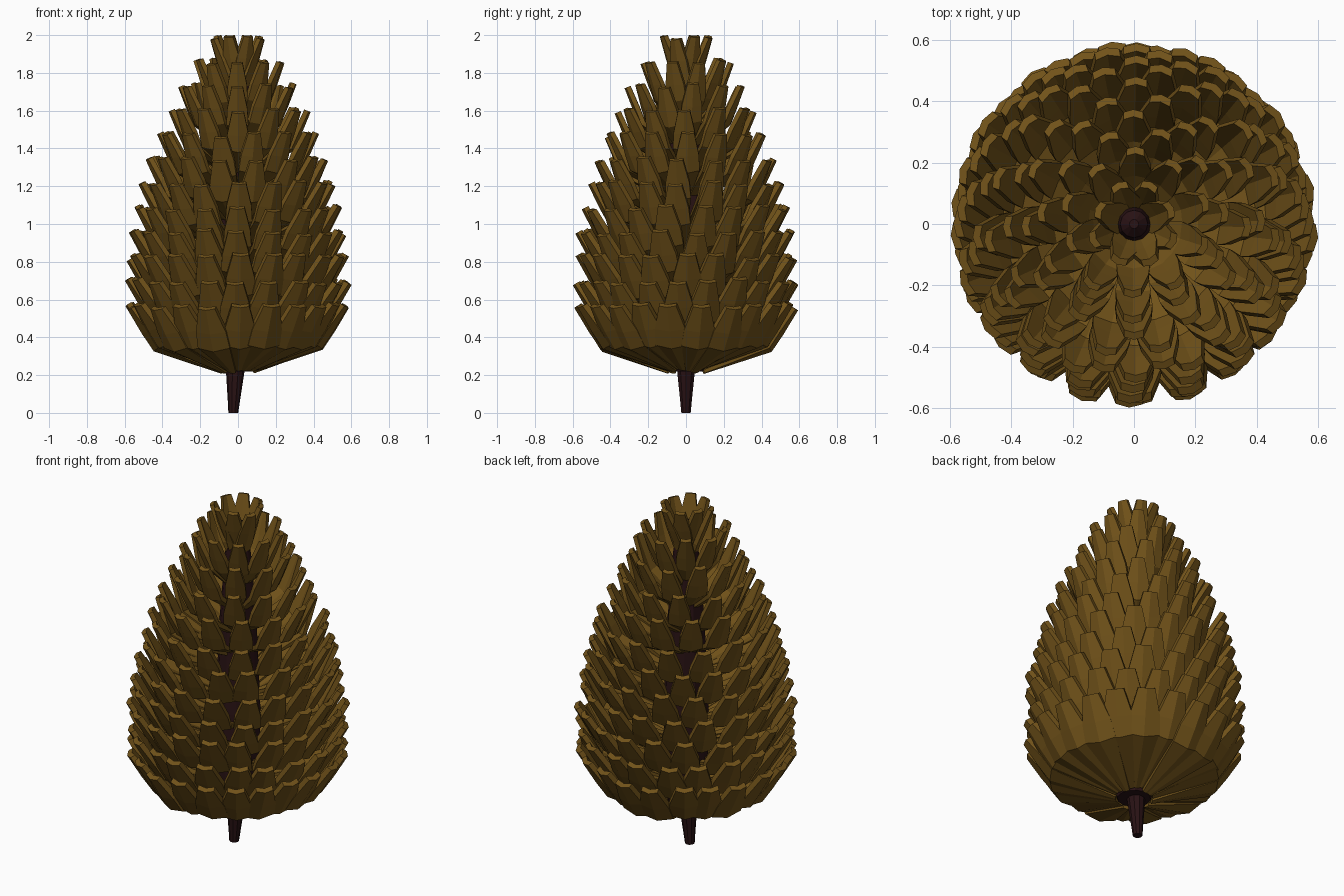
import bpy, bmesh, math, random
from mathutils import Vector

if "Cube" in bpy.data.objects:
    bpy.data.objects.remove(bpy.data.objects["Cube"])
random.seed(4)

def material(name, rgb):
    m = bpy.data.materials.new(name)
    m.diffuse_color = (*rgb, 1)
    m.use_nodes = True
    m.node_tree.nodes["Principled BSDF"].inputs["Base Color"].default_value = m.diffuse_color
    return m

brown = material("scale brown", (0.165, 0.085, 0.010))
dark = material("dark core", (0.022, 0.006, 0.007))

def make_object(name, bm, mat):
    bmesh.ops.recalc_face_normals(bm, faces=bm.faces)
    me = bpy.data.meshes.new(name)
    bm.to_mesh(me)
    bm.free()
    me.materials.append(mat)
    ob = bpy.data.objects.new(name, me)
    bpy.context.collection.objects.link(ob)
    return ob

def lathe(name, rings, sides, mat):
    # rings: (x offset, radius, z)
    bm = bmesh.new()
    loops = [[bm.verts.new((x + r * math.cos(2 * math.pi * i / sides),
                            r * math.sin(2 * math.pi * i / sides), z))
              for i in range(sides)] for x, r, z in rings]
    for a, b in zip(loops, loops[1:]):
        for i in range(sides):
            j = (i + 1) % sides
            bm.faces.new((a[i], a[j], b[j], b[i]))
    bm.faces.new(loops[0])
    bm.faces.new(loops[-1])
    return make_object(name, bm, mat)

def add_scale(bm, ang, stations, thick):
    # keeled plate: each station is (radius, height, half width, keel depth)
    out = Vector((math.cos(ang), math.sin(ang), 0))
    side = Vector((-out.y, out.x, 0))
    up = Vector((0, 0, 1))
    rows = []
    for k, (r, z, w, keel) in enumerate(stations):
        a = stations[max(k - 1, 0)]
        b = stations[min(k + 1, len(stations) - 1)]
        d = Vector((b[0] - a[0], b[1] - a[1])).normalized()
        n = out * -d.y + up * d.x          # inner / upper normal
        c = out * r + up * z
        t = thick * (0.6 if k == 0 else 1)
        outer = [c - side * w + n * keel, c, c + side * w + n * keel]
        inner = [p + n * t for p in reversed(outer)]
        rows.append([bm.verts.new(p) for p in outer + inner])
    for a, b in zip(rows, rows[1:]):
        for i in range(6):
            j = (i + 1) % 6
            bm.faces.new((a[i], a[j], b[j], b[i]))
    for row in (rows[0], rows[-1]):
        bm.faces.new((row[0], row[1], row[4], row[5]))
        bm.faces.new((row[1], row[2], row[3], row[4]))

def envelope(z):
    # tip radius by height
    pts = [(0.5, 0.595), (0.8, 0.595), (0.95, 0.58), (1.1, 0.55), (1.34, 0.485),
           (1.48, 0.425), (1.62, 0.365), (1.78, 0.29), (1.9, 0.215), (2.0, 0.135)]
    for (z0, r0), (z1, r1) in zip(pts, pts[1:]):
        if z <= z1:
            return r0 + (r1 - r0) * (z - z0) / (z1 - z0)
    return pts[-1][1]

# stem and hidden core
lathe("stem", [(-0.025, 0.026, 0), (-0.022, 0.032, 0.06), (-0.015, 0.048, 0.21),
               (-0.01, 0.05, 0.26)], 10, dark)
lathe("core", [(0, 0.09, 0.22), (0, 0.115, 0.30), (0, 0.12, 0.8), (0, 0.10, 1.3),
               (0, 0.07, 1.7), (0, 0.045, 1.87), (0, 0.015, 1.9)], 12, dark)

# rings of overlapping scales, fewer and smaller toward the top
LAYERS = 12
for L in range(LAYERS):
    f = L / (LAYERS - 1)
    n = round(22 - 14 * f ** 1.2)
    tip_z = 0.555 + 1.43 * f
    bm = bmesh.new()
    for i in range(n):
        ang = math.pi / 2 + 2 * math.pi * (i + 0.5 * (L % 2)) / n + random.uniform(-.03, .03)
        z = min(tip_z + random.uniform(-0.015, 0.015), 1.99)
        R = envelope(z) + random.uniform(-0.008, 0.008)
        s = 1 - 0.42 * f
        core_r = 0.10 - 0.07 * f
        sh_r = max(R - 0.14 + 0.07 * f, core_r + 0.015)
        sh_z = z - 0.22 + 0.02 * f
        base_z = sh_z - (0.115 + 0.03 * f)
        add_scale(bm, ang, [
            (core_r, base_z, 0.018, 0.003),
            (sh_r, sh_z, 0.088 * s, 0.022 * s),
            (sh_r + (R - sh_r) * 0.45, sh_z + (z - sh_z) * 0.42, 0.082 * s, 0.022 * s),
            (R, z, 0.046 * s, 0.014 * s)], 0.03 - 0.006 * f)
    make_object(f"scale_ring_{L + 1}", bm, brown)
